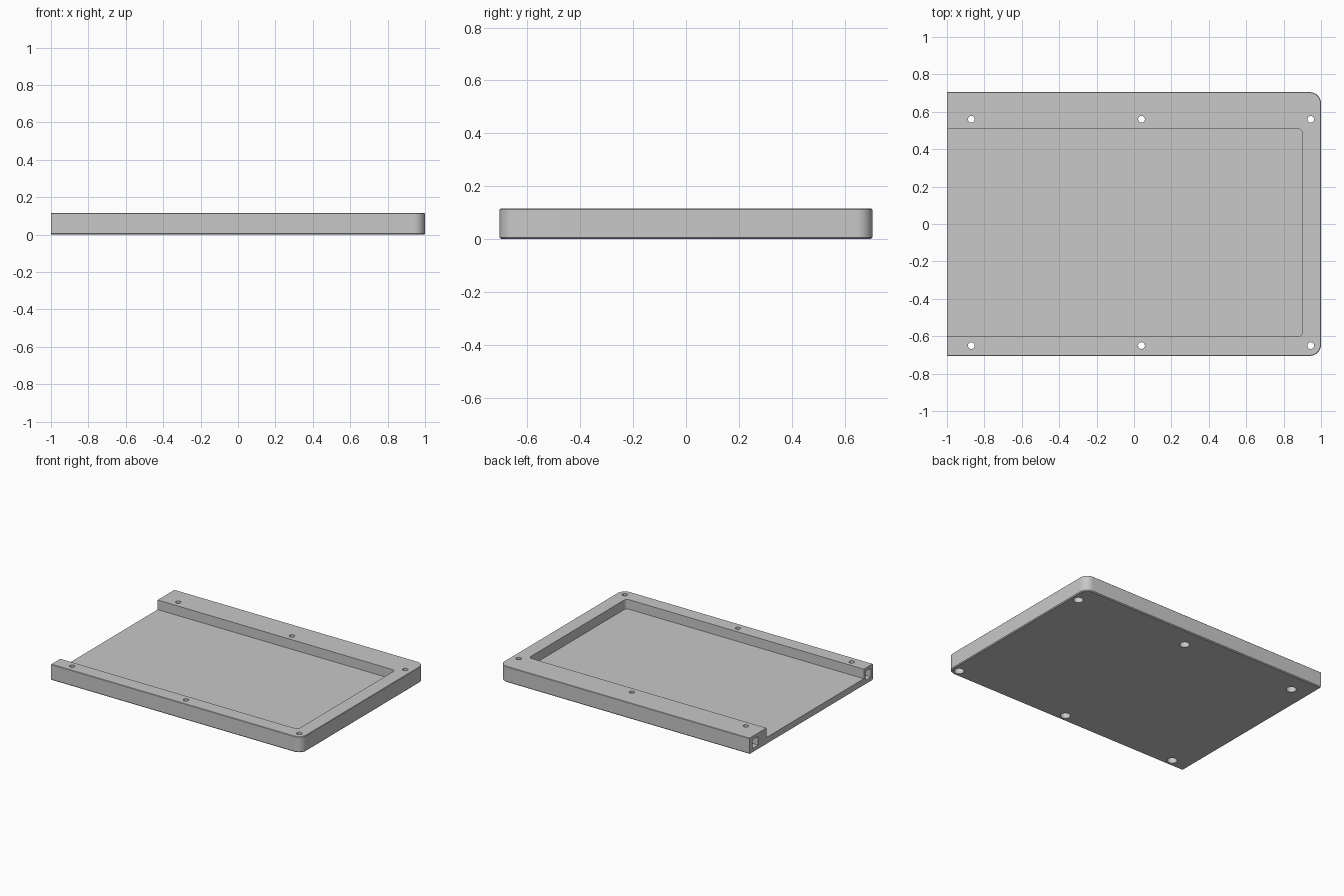
import bpy, bmesh, math

cube = bpy.data.objects.get("Cube")
if cube:
    bpy.data.objects.remove(cube, do_unlink=True)

HEIGHT, FLOOR, HALF_Y, BEVEL = 0.115, 0.046, 0.705, 0.006

grey = bpy.data.materials.new("light_grey")
grey.use_nodes = True
colour = (0.58, 0.58, 0.58, 1)
grey.diffuse_color = colour
grey.node_tree.nodes["Principled BSDF"].inputs["Base Color"].default_value = colour


def outline(x0, x1, y0, y1, r, steps=10):
    """Rectangle with its two +x corners rounded, counter-clockwise."""
    pts = [(x0, y1), (x0, y0)]
    for cy, start in ((y0 + r, -math.pi / 2), (y1 - r, 0)):
        for i in range(steps + 1):
            a = start + math.pi / 2 * i / steps
            pts.append((x1 - r + r * math.cos(a), cy + r * math.sin(a)))
    return pts


def circle(x, y, r, n=32):
    return [(x + r * math.cos(2 * math.pi * i / n),
             y + r * math.sin(2 * math.pi * i / n)) for i in range(n)]


def loft(bm, layers):
    """Closed solid through matching outlines, given as (z, outline) pairs."""
    rings = [[bm.verts.new((x, y, z)) for x, y in pts] for z, pts in layers]
    n = len(rings[0])
    bm.faces.new(rings[0][::-1])
    bm.faces.new(rings[-1])
    for low, high in zip(rings, rings[1:]):
        for i in range(n):
            j = (i + 1) % n
            bm.faces.new((low[i], low[j], high[j], high[i]))


def make_object(name, bm):
    mesh = bpy.data.meshes.new(name)
    bmesh.ops.recalc_face_normals(bm, faces=bm.faces)
    bm.to_mesh(mesh)
    bm.free()
    mesh.materials.append(grey)
    obj = bpy.data.objects.new(name, mesh)
    bpy.context.collection.objects.link(obj)
    return obj


# Tray block, slightly chamfered around its top and bottom rims
def rim(inset):
    return outline(-1, 1 - inset, -HALF_Y + inset, HALF_Y - inset, 0.06 - inset)


bm = bmesh.new()
loft(bm, [(0, rim(BEVEL)), (BEVEL, rim(0)),
          (HEIGHT - BEVEL / 2, rim(0)), (HEIGHT, rim(BEVEL / 2))])
tray = make_object("tray", bm)

# Pocket, open at the -x end
bm = bmesh.new()
pocket = outline(-1.1, 0.9, -0.602, 0.51, 0.025)
loft(bm, [(FLOOR, pocket), (0.2, pocket)])

# Screw holes, counterbored from below
for x in (-0.87, 0.04, 0.945):
    for y in (-0.65, 0.56):
        wide, narrow = circle(x, y, 0.033), circle(x, y, 0.018)
        loft(bm, [(-0.05, wide), (0.05, wide), (0.05, narrow), (0.2, narrow)])

# Square sockets in the wall ends
for y in (-0.653, 0.637):
    socket = [(-1.05, y - 0.033), (-0.93, y - 0.033),
              (-0.93, y + 0.033), (-1.05, y + 0.033)]
    loft(bm, [(0.027, socket), (0.09, socket)])
cutter = make_object("cutter", bm)
cutter.hide_render = True

cut = tray.modifiers.new("cut", 'BOOLEAN')
cut.operation, cut.solver, cut.object = 'DIFFERENCE', 'EXACT', cutter
bpy.ops.object.select_all(action='DESELECT')
bpy.context.view_layer.objects.active = tray
tray.select_set(True)
bpy.ops.object.modifier_apply(modifier=cut.name)
bpy.data.objects.remove(cutter, do_unlink=True)
bpy.ops.object.shade_smooth_by_angle(angle=math.radians(30))
